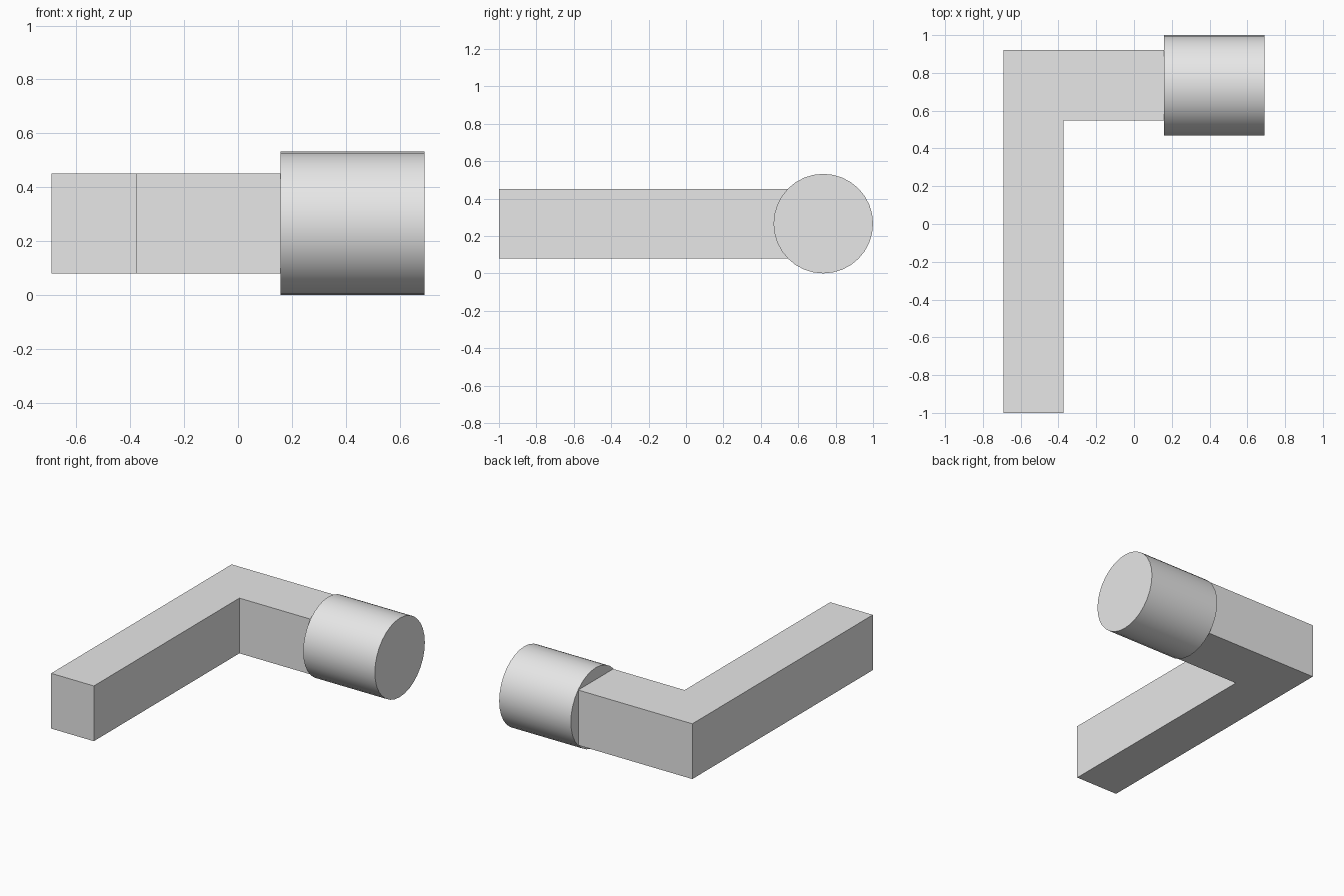
import bpy
import bmesh
import math
from mathutils import Matrix, Vector

cube = bpy.data.objects.get("Cube")
if cube:
    bpy.data.objects.remove(cube, do_unlink=True)

grey = bpy.data.materials.new("light grey")
grey.use_nodes = True
grey.diffuse_color = (0.8, 0.8, 0.8, 1)
grey.node_tree.nodes["Principled BSDF"].inputs["Base Color"].default_value = grey.diffuse_color


def add_object(name, bm):
    bmesh.ops.recalc_face_normals(bm, faces=bm.faces)
    mesh = bpy.data.meshes.new(name)
    bm.to_mesh(mesh)
    bm.free()
    mesh.materials.append(grey)
    obj = bpy.data.objects.new(name, mesh)
    bpy.context.collection.objects.link(obj)
    return obj


# L-shaped arm: plan outline extruded upwards
LEFT, INNER, JOIN = -0.692, -0.374, 0.158
FRONT, NEAR, BACK = -1.0, 0.549, 0.921
BOTTOM, HEIGHT = 0.08, 0.372
outline = [(LEFT, FRONT), (INNER, FRONT), (INNER, NEAR),
           (JOIN, NEAR), (JOIN, BACK), (LEFT, BACK)]
bm = bmesh.new()
base = bm.faces.new([bm.verts.new((x, y, BOTTOM)) for x, y in outline])
top = bmesh.ops.extrude_face_region(bm, geom=[base])["geom"]
bmesh.ops.translate(bm, vec=Vector((0, 0, HEIGHT)),
                    verts=[v for v in top if isinstance(v, bmesh.types.BMVert)])
add_object("bent_arm", bm)

# Round knob on the end of the arm, lying along x
RADIUS, END = 0.266, 0.692
bm = bmesh.new()
bmesh.ops.create_cone(
    bm, cap_ends=True, segments=32, radius1=RADIUS, radius2=RADIUS, depth=END - JOIN,
    matrix=Matrix.Translation(((JOIN + END) / 2, 1 - RADIUS, RADIUS))
    @ Matrix.Rotation(math.pi / 2, 4, "Y"))
knob = add_object("round_knob", bm)
bpy.ops.object.select_all(action="DESELECT")
knob.select_set(True)
bpy.context.view_layer.objects.active = knob
bpy.ops.object.shade_smooth_by_angle(angle=math.radians(30))
